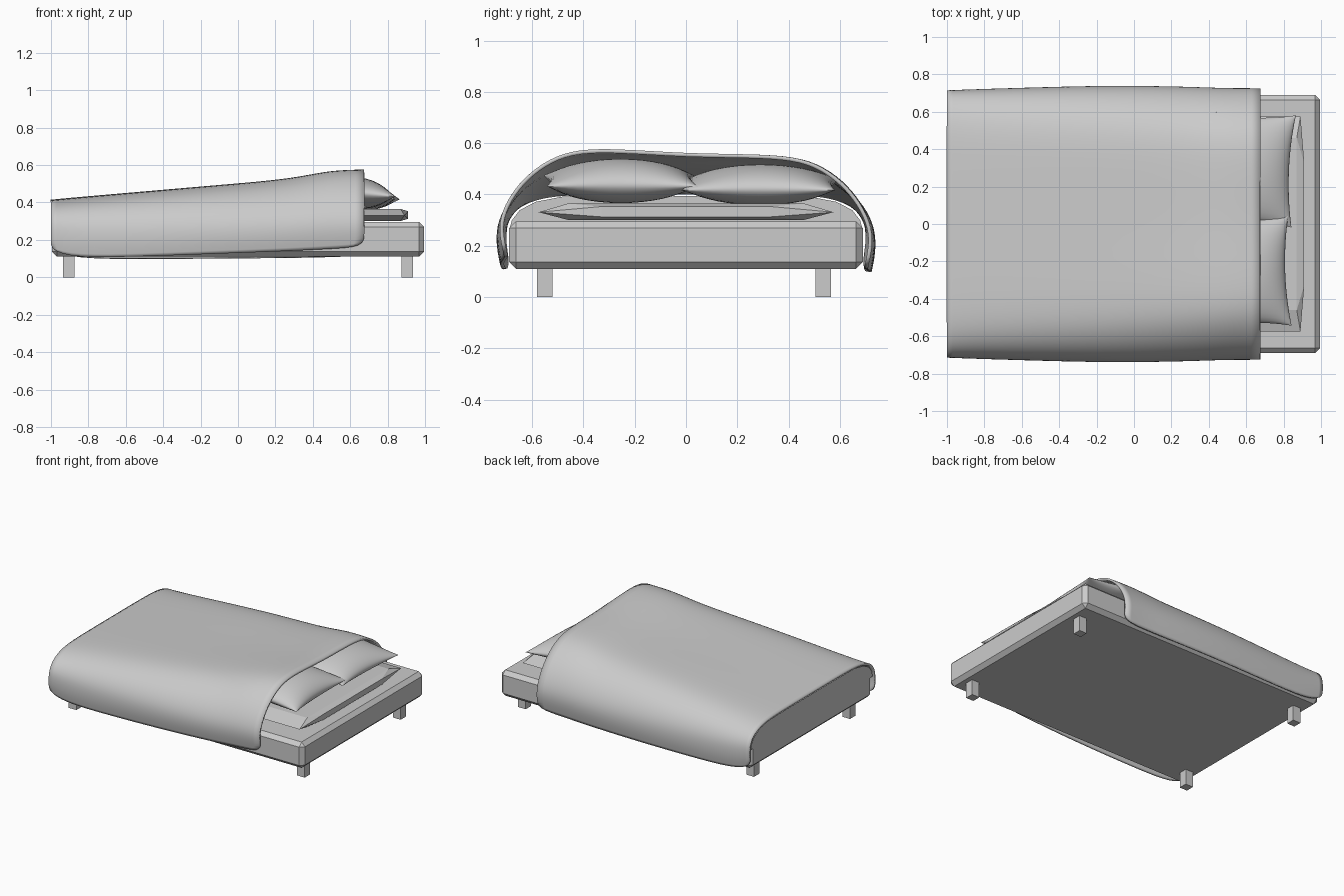
import bpy, bmesh, math
from mathutils import Matrix

if "Cube" in bpy.data.objects:
    bpy.data.objects.remove(bpy.data.objects["Cube"])


def finish(bm, name, smooth=None):
    bmesh.ops.recalc_face_normals(bm, faces=bm.faces[:])
    me = bpy.data.meshes.new(name)
    bm.to_mesh(me)
    bm.free()
    ob = bpy.data.objects.new(name, me)
    bpy.context.collection.objects.link(ob)
    if smooth:
        bpy.ops.object.select_all(action='DESELECT')
        ob.select_set(True)
        bpy.context.view_layer.objects.active = ob
        bpy.ops.object.shade_smooth_by_angle(angle=math.radians(smooth))
    return ob


def box(name, loc, size):
    bm = bmesh.new()
    bmesh.ops.create_cube(bm, size=1)
    bmesh.ops.scale(bm, vec=size, verts=bm.verts)
    bmesh.ops.translate(bm, vec=loc, verts=bm.verts)
    return finish(bm, name)


# Mattress slab with chamfered edges
slab = box("mattress", (0, 0, 0.203), (1.99, 1.38, 0.185))
bev = slab.modifiers.new("chamfer", 'BEVEL')
bev.width = 0.027
bev.segments = 1

# Four short legs
for i, (x, y) in enumerate([(-.905, -.55), (.905, -.55), (-.905, .535), (.905, .535)]):
    box(f"leg_{i + 1}", (x, y, 0.057), (0.06, 0.06, 0.114))

# Flat faceted bolster under the pillows
bm = bmesh.new()
for sx in (-1, 1):
    for sy in (-1, 1):
        bm.verts.new((.68 + sx * .21, sy * .575, .331))
        for sz in (-1, 1):
            bm.verts.new((.68 + sx * .23, sy * .33, .333 + sz * .02))
            bm.verts.new((.68 + sx * .19, sy * .46, .333 + sz * .032))
bmesh.ops.convex_hull(bm, input=bm.verts[:])
finish(bm, "flat_bolster")


# Soft pillows: two bulging sheets pinched at the corners
def pillow(name, loc, a, b, h, tilt, turn):
    n = 20
    bm = bmesh.new()
    for s in (-1, 1):
        grid = []
        for i in range(n + 1):
            u = -math.cos(math.pi * i / n)
            row = []
            for j in range(n + 1):
                v = -math.cos(math.pi * j / n)
                x = u * a * (1 - .12 * (1 - v * v))
                y = v * b * (1 - .07 * (1 - u * u))
                z = s * h * max(0, (1 - u * u) * (1 - v * v)) ** .55
                row.append(bm.verts.new((x, y, z)))
            grid.append(row)
        for i in range(n):
            for j in range(n):
                bm.faces.new((grid[i][j], grid[i + 1][j], grid[i + 1][j + 1], grid[i][j + 1]))
    bmesh.ops.remove_doubles(bm, verts=bm.verts[:], dist=1e-5)
    m = Matrix.Translation(loc) @ Matrix.Rotation(turn, 4, 'Z') @ Matrix.Rotation(tilt, 4, 'Y')
    bmesh.ops.transform(bm, matrix=m, verts=bm.verts[:])
    finish(bm, name, 60)


pillow("pillow_front", (.62, -.255, .453), .215, .295, .085, .10, .03)
pillow("pillow_back", (.64, .29, .438), .215, .30, .078, .10, -.04)

# Blanket: half cross-sections at foot and head, blended along the bed
foot = [(.985, 0), (1, .2), (1, .45), (.985, .62), (.94, .78), (.85, .91), (.7, .99), (.4, 1), (0, 1)]
head = [(.975, 0), (1, .18), (1, .36), (.94, .58), (.84, .78), (.7, .94), (.54, 1), (.3, 1), (0, .985)]
# x, half width, top z, hem z
stations = [(-1, .70, .40, .15), (-.88, .705, .412, .105), (-.5, .717, .445, .115),
            (-.1, .727, .48, .13), (.3, .72, .515, .145), (.48, .712, .56, .155), (.675, .712, .565, .165)]
bm = bmesh.new()
rows = []
for x, w, top, hem in stations:
    t = (x + 1) / 1.68
    half = [(f[0] + (h[0] - f[0]) * t, f[1] + (h[1] - f[1]) * t) for f, h in zip(foot, head)]
    full = [(-u, v) for u, v in half] + half[-2::-1]
    row = []
    for u, v in full:
        sag = .028 * max(0, t - .5) * 2 * v * max(0, min(1, (u + .5)))  # lower over back pillow
        drop = .05 * t * (1 - v) * (u > 0)
        row.append(bm.verts.new((x, u * w, hem + v * (top - hem) - sag - drop)))
    rows.append(row)
for a, b in zip(rows, rows[1:]):
    for j in range(len(a) - 1):
        bm.faces.new((a[j], a[j + 1], b[j + 1], b[j]))
foot_edge = [v.co.copy() for v in rows[0]]
blanket = finish(bm, "blanket", 60)
sub = blanket.modifiers.new("soften", 'SUBSURF')
sub.levels = sub.render_levels = 2
sol = blanket.modifiers.new("thickness", 'SOLIDIFY')
sol.thickness = 0.015
sol.offset = -1 if blanket.data.polygons[len(blanket.data.polygons) // 6 + 1].normal.z > 0 else 1

# Blanket end closing the foot above the mattress
bm = bmesh.new()
bm.faces.new([bm.verts.new((-.996, c.y * .985, c.z - .006)) for c in foot_edge if c.z > .25])
finish(bm, "blanket_foot_end")
